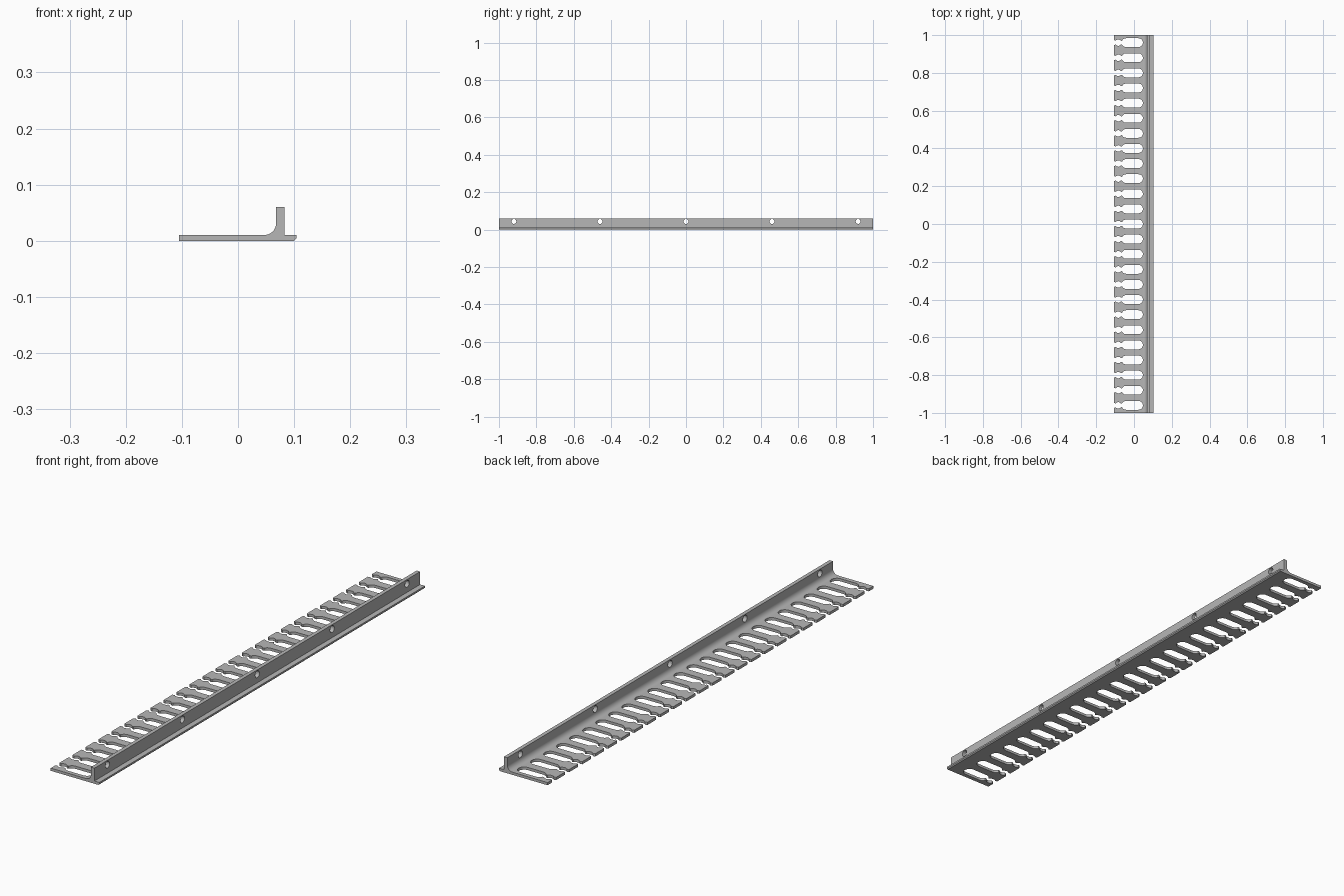
import bpy, bmesh
from math import sin, cos, pi, asin
from mathutils import Vector

if "Cube" in bpy.data.objects:
    bpy.data.objects.remove(bpy.data.objects["Cube"])

steel = bpy.data.materials.new("grey_metal")
steel.diffuse_color = (0.47, 0.47, 0.47, 1)
steel.use_nodes = True
steel.node_tree.nodes["Principled BSDF"].inputs["Base Color"].default_value = steel.diffuse_color


def arc(cx, cy, r, a0, a1, n):
    return [(cx + r * cos(a0 + (a1 - a0) * i / n), cy + r * sin(a0 + (a1 - a0) * i / n))
            for i in range(n + 1)]


def prism(bm, outline, place, depth):
    """Extrude a 2D outline, mapped to 3D by place, along depth."""
    face = bm.faces.new([bm.verts.new(place(a, b)) for a, b in outline])
    new = bmesh.ops.extrude_face_region(bm, geom=[face])["geom"]
    bmesh.ops.translate(bm, vec=Vector(depth), verts=[g for g in new if isinstance(g, bmesh.types.BMVert)])


def finish(name, bm):
    bmesh.ops.recalc_face_normals(bm, faces=bm.faces[:])
    mesh = bpy.data.meshes.new(name)
    bm.to_mesh(mesh)
    bm.free()
    mesh.materials.append(steel)
    obj = bpy.data.objects.new(name, mesh)
    bpy.context.collection.objects.link(obj)
    return obj


# Rail: flat plate with a filleted upright flange and a small outer lip
profile = [(-0.105, 0), (0.100, 0), (0.104, 0.004), (0.104, 0.0105),
           (0.083, 0.0105), (0.083, 0.0605), (0.068, 0.0605)]
profile += arc(0.047, 0.0315, 0.021, 0, -pi / 2, 10)
profile += [(-0.105, 0.0105)]
bm = bmesh.new()
prism(bm, profile, lambda x, z: (x, -1, z), (0, 2, 0))
rail = finish("slotted_rail", bm)

# Finger gaps: open mouth, small round eye, neck and long rounded slot
neck, eye, wide = 0.010, 0.017, 0.0235
e, w = asin(neck / eye), asin(neck / wide)
half = [(-0.12, 0.013), (-0.105, 0.013)]
half += arc(-0.083, 0, eye, pi - e, e, 10)
half += arc(-0.042, 0, wide, pi - w, pi / 2, 8)
half += arc(0.0235, 0, wide, pi / 2, 0, 10)
gap = half + [(x, -y) for x, y in reversed(half[:-1])]
bm = bmesh.new()
for i in range(-12, 13):
    prism(bm, gap, lambda x, y: (x, y + i * 0.08, -0.02), (0, 0, 0.06))
gap_cutter = finish("finger_gap_cutter", bm)

# Screw holes through the flange
bm = bmesh.new()
for i in range(-2, 3):
    ring = arc(i * 0.46, 0.0435, 0.013, 0, 2 * pi, 24)[:-1]
    prism(bm, ring, lambda y, z: (0.06, y, z), (0.04, 0, 0))
hole_cutter = finish("screw_hole_cutter", bm)

# Cut the openings, then remove the cutters
bpy.context.view_layer.objects.active = rail
rail.select_set(True)
for cutter in (gap_cutter, hole_cutter):
    cutter.hide_render = True
    mod = rail.modifiers.new("cut", "BOOLEAN")
    mod.operation, mod.solver, mod.object = "DIFFERENCE", "EXACT", cutter
    bpy.ops.object.modifier_apply(modifier=mod.name)
    bpy.data.objects.remove(cutter)

# Smooth the rounded walls and keep flat faces flat
bpy.ops.object.shade_smooth_by_angle(angle=pi / 6)
mod = rail.modifiers.new("even_normals", "WEIGHTED_NORMAL")
mod.keep_sharp = True
